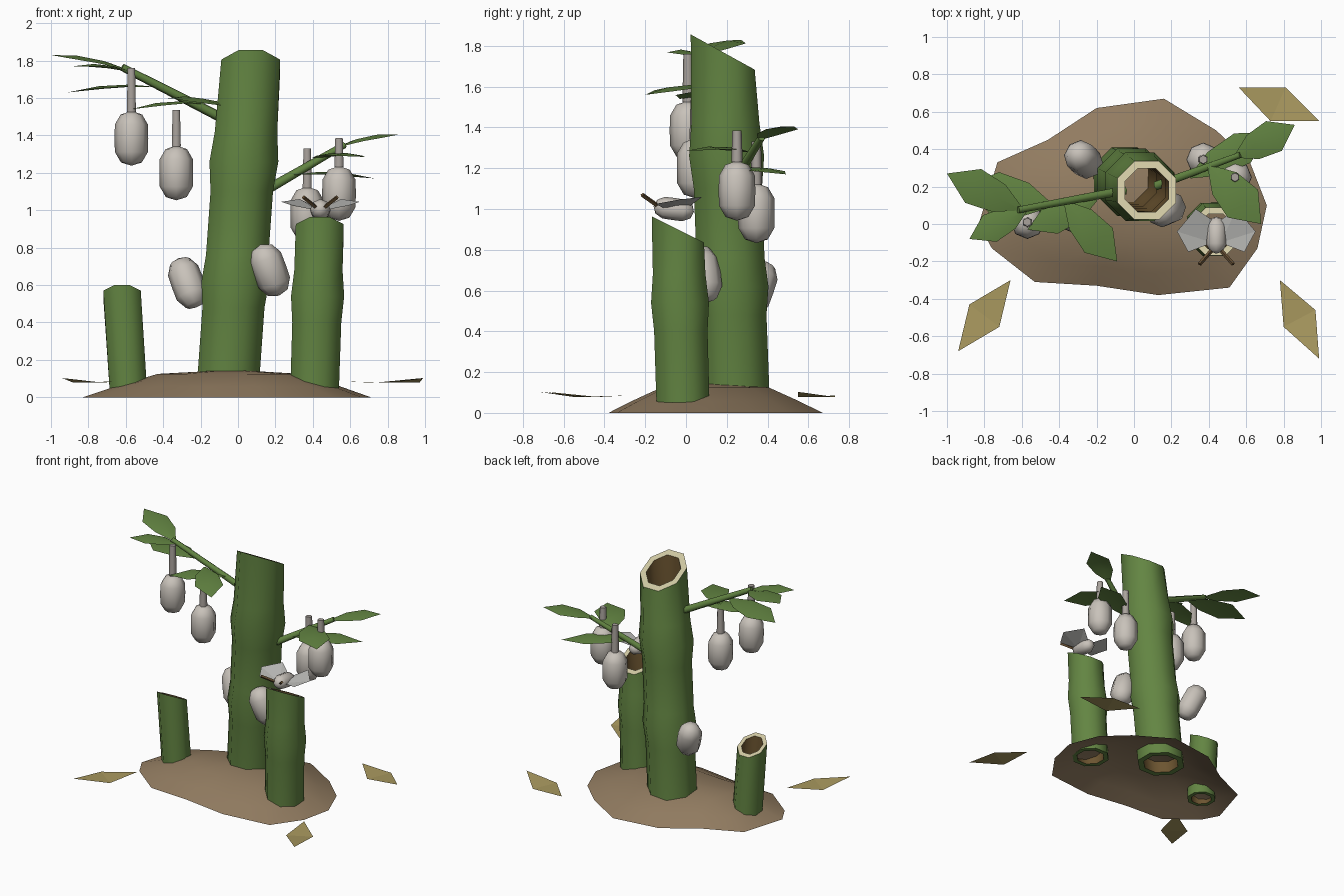
import bpy, bmesh, math
from mathutils import Vector, Matrix

if "Cube" in bpy.data.objects:
    bpy.data.objects.remove(bpy.data.objects["Cube"])


def mat(name, r, g, b):
    m = bpy.data.materials.new(name)
    m.diffuse_color = (r, g, b, 1)
    m.use_nodes = True
    m.node_tree.nodes["Principled BSDF"].inputs["Base Color"].default_value = m.diffuse_color
    return m


GREEN = mat("bamboo_green", .125, .235, .055)
EARTH = mat("earth_brown", .285, .2, .118)
COCOON = mat("cocoon_grey", .58, .54, .49)
THREAD = mat("thread_grey", .4, .365, .335)
DRY = mat("dry_leaf_yellow", .4, .32, .115)
CREAM = mat("cut_cream", .62, .57, .36)
INNER = mat("inner_brown", .15, .09, .03)
WING = mat("wing_grey", .5, .5, .48)
FEELER = mat("feeler_brown", .16, .095, .04)


def make(name, bm, mats, angle=None, recalc=True):
    if recalc:
        bmesh.ops.recalc_face_normals(bm, faces=bm.faces)
    me = bpy.data.meshes.new(name)
    bm.to_mesh(me)
    bm.free()
    for m in mats:
        me.materials.append(m)
    ob = bpy.data.objects.new(name, me)
    bpy.context.collection.objects.link(ob)
    if angle:
        bpy.ops.object.select_all(action='DESELECT')
        ob.select_set(True)
        bpy.context.view_layer.objects.active = ob
        bpy.ops.object.shade_smooth_by_angle(angle=math.radians(angle))
    return ob


def bridge(bm, a, b, mi=0):
    n = len(a)
    for i in range(n):
        f = bm.faces.new((a[i], a[(i + 1) % n], b[(i + 1) % n], b[i]))
        f.material_index = mi


# Hollow eight-sided stalk, leaning from base to top, cut at a slant
def stalk(name, base, top, profile, wall, slope):
    bm = bmesh.new()
    base, top = Vector(base), Vector(top)

    def ring(z, r, slant=False):
        c = base.lerp(top, (z - base.z) / (top.z - base.z))
        vs = []
        for i in range(8):
            a = (i + .5) * math.pi / 4
            dx, dy = r * math.cos(a) / .924, r * math.sin(a) / .924
            vs.append(bm.verts.new((c.x + dx, c.y + dy, c.z - (slope * dy if slant else 0))))
        return vs

    last = len(profile) - 1
    outer = [ring(z, r, i == last) for i, (z, r) in enumerate(profile)]
    inner = [ring(z, r * wall, i == last) for i, (z, r) in enumerate(profile)]
    for i in range(last):
        bridge(bm, outer[i], outer[i + 1])
        bridge(bm, inner[i], inner[i + 1], 2)
    bridge(bm, outer[-1], inner[-1], 1)
    bridge(bm, outer[0], inner[0])
    make(name, bm, [GREEN, CREAM, INNER], 50)


stalk("main_stalk", (-.055, .245, .05), (.068, .18, 1.77),
      [(.05, .166), (.48, .166), (.62, .181), (.76, .167), (1.1, .167),
       (1.26, .184), (1.42, .167), (1.77, .157)], .74, .55)
stalk("right_stalk", (.41, -.015, .05), (.437, -.04, .9),
      [(.05, .13), (.4, .131), (.54, .142), (.68, .129), (.9, .128)], .74, .5)
stalk("left_stalk", (-.585, .08, .02), (-.62, .07, .55),
      [(.02, .1), (.55, .1)], .72, .5)


# Earth mound, open underneath
def mound():
    outline = [(-.83, 0), (-.76, -.13), (-.53, -.31), (-.2, -.33), (.13, -.38), (.51, -.34),
               (.66, -.13), (.71, .1), (.62, .33), (.44, .5), (.16, .67), (-.2, .62),
               (-.46, .45), (-.73, .33)]
    cx, cy = -.03, .14
    bm = bmesh.new()
    rings = [[bm.verts.new((cx + (x - cx) * s, cy + (y - cy) * s, z)) for x, y in outline]
             for s, z in ((1, 0), (.78, .058), (.5, .125))]
    bridge(bm, rings[0], rings[1])
    bridge(bm, rings[1], rings[2])
    mid = bm.verts.new((cx, cy, .147))
    for a, b in zip(rings[2], rings[2][1:] + rings[2][:1]):
        bm.faces.new((a, b, mid))
    make("earth_mound", bm, [EARTH], 50, recalc=False)


mound()


# Straight rod between two points, used for branches, threads and feelers
def rod(name, a, b, r1, r2, sides, m):
    a, b = Vector(a), Vector(b)
    bm = bmesh.new()
    bmesh.ops.create_cone(bm, cap_ends=True, segments=sides, radius1=r1, radius2=r2,
                          depth=(b - a).length)
    q = (b - a).to_track_quat('Z', 'Y').to_matrix().to_4x4()
    bm.transform(Matrix.Translation((a + b) / 2) @ q)
    return make(name, bm, [m], 61)


rod("left_branch", (-.05, .18, 1.475), (-.62, .075, 1.765), .027, .02, 6, GREEN)
rod("right_branch", (.12, .205, 1.09), (.57, .37, 1.35), .027, .018, 6, GREEN)


# Creased, arched leaf running from base to tip
def leaf(name, base, tip, width, arch=.025):
    base, tip = Vector(base), Vector(tip)
    side = (tip - base).cross(Vector((0, 0, 1))).normalized()
    bm = bmesh.new()
    rows = []
    for t, w in ((0, .08), (.3, .8), (.65, 1), (1, 0)):
        c = base.lerp(tip, t) + Vector((0, 0, arch * 4 * t * (1 - t)))
        if w == 0:
            rows.append([bm.verts.new(c)] * 3)
        else:
            rows.append([bm.verts.new(c + side * s * w * width / 2 - Vector((0, 0, abs(s) * .014 * w)))
                         for s in (-1, 0, 1)])
    for p, q in zip(rows, rows[1:]):
        for i in (0, 1):
            bm.faces.new(list(dict.fromkeys((p[i], p[i + 1], q[i + 1], q[i]))))
    make(name, bm, [GREEN], 30)


for i, (b, t, w) in enumerate([
        ((-.6, .08, 1.755), (-1, .27, 1.83), .2),
        ((-.57, .08, 1.74), (-.88, -.08, 1.77), .16),
        ((-.44, .1, 1.66), (-.91, .2, 1.63), .23),
        ((-.37, .12, 1.6), (-.09, -.2, 1.56), .2),
        ((-.2, .13, 1.57), (-.57, -.03, 1.54), .17),
        ((.54, .36, 1.34), (.86, .53, 1.405), .18),
        ((.4, .31, 1.28), (.68, 0, 1.285), .22),
        ((.3, .25, 1.19), (.73, .49, 1.17), .18)]):
    leaf("leaf_%d" % (i + 1), b, t, w)


# Lathed eight-sided cocoon; also used for the moth body
def cocoon(name, loc, r, half, rot=(0, 0, 0), m=COCOON):
    bm = bmesh.new()
    prof = [(-.88, .6), (-.5, .95), (0, .97), (.5, .95), (.86, .62)]
    rings = [[bm.verts.new((r * k * math.cos(a), r * k * math.sin(a), z * half))
              for a in (j * math.pi / 4 for j in range(8))] for z, k in prof]
    for p, q in zip(rings, rings[1:]):
        bridge(bm, p, q)
    for ring, z in ((rings[0], -1), (rings[-1], 1)):
        v = bm.verts.new((0, 0, z * half))
        for j in range(8):
            bm.faces.new((ring[j], ring[(j + 1) % 8], v))
    ob = make(name, bm, [m], 60)
    ob.location = loc
    ob.rotation_euler = [math.radians(d) for d in rot]
    return ob


# Hanging cocoons with threads
for i, (x, y, z, top) in enumerate([(-.57, .01, 1.385, 1.76), (-.33, .045, 1.2, 1.535),
                                    (.37, .345, .98, 1.33), (.54, .25, 1.09, 1.385)]):
    cocoon("hanging_cocoon_%d" % (i + 1), (x, y, z), .093, .147)
    rod("thread_%d" % (i + 1), (x, y, z + .14), (x, y, top), .028, .023, 6, THREAD)

# Cocoons stuck to the main stalk
cocoon("stuck_cocoon_front", (.17, .08, .68), .093, .147, (8, -20, 0))
cocoon("stuck_cocoon_back", (-.27, .345, .612), .09, .147, (-18, -20, 0))

# Moth resting on the right stalk
MX = .44
cocoon("moth_body", (MX, -.06, 1.0), .056, .1, (82, 0, 0))
for s, label in ((1, "right"), (-1, "left")):
    bm = bmesh.new()
    pts = [(.02, -.1, 1.0), (.15, -.15, 1.025), (.21, -.04, 1.045), (.11, .08, 1.06), (.02, .02, 1.015)]
    vs = [bm.verts.new((MX + s * x, y, z)) for x, y, z in pts]
    for j in (1, 2, 3):
        bm.faces.new((vs[0], vs[j], vs[j + 1]))
    bmesh.ops.recalc_face_normals(bm, faces=bm.faces)
    if bm.faces[:][0].normal.z < 0:
        bmesh.ops.reverse_faces(bm, faces=bm.faces)
    make(label + "_wing", bm, [WING], recalc=False)
    rod(label + "_feeler", (MX + s * .015, -.13, 1.01), (MX + s * .09, -.215, 1.07),
        .011, .011, 4, FEELER)

# Dry fallen leaves, creased along the short diagonal
for i, c in enumerate([[(.56, .73), (.81, .73), (.99, .55), (.73, .55)],
                       [(-.66, -.3), (-.88, -.43), (-.94, -.68), (-.72, -.55)],
                       [(.78, -.3), (.97, -.46), (.99, -.72), (.8, -.55)]]):
    bm = bmesh.new()
    v = [bm.verts.new((x, y, z)) for (x, y), z in zip(c, (.085, .078, .103, .078))]
    for tri in ((v[0], v[1], v[3]), (v[1], v[2], v[3])):
        f = bm.faces.new(tri)
        f.normal_update()
        if f.normal.z < 0:
            f.normal_flip()
    make("fallen_leaf_%d" % (i + 1), bm, [DRY], recalc=False)
